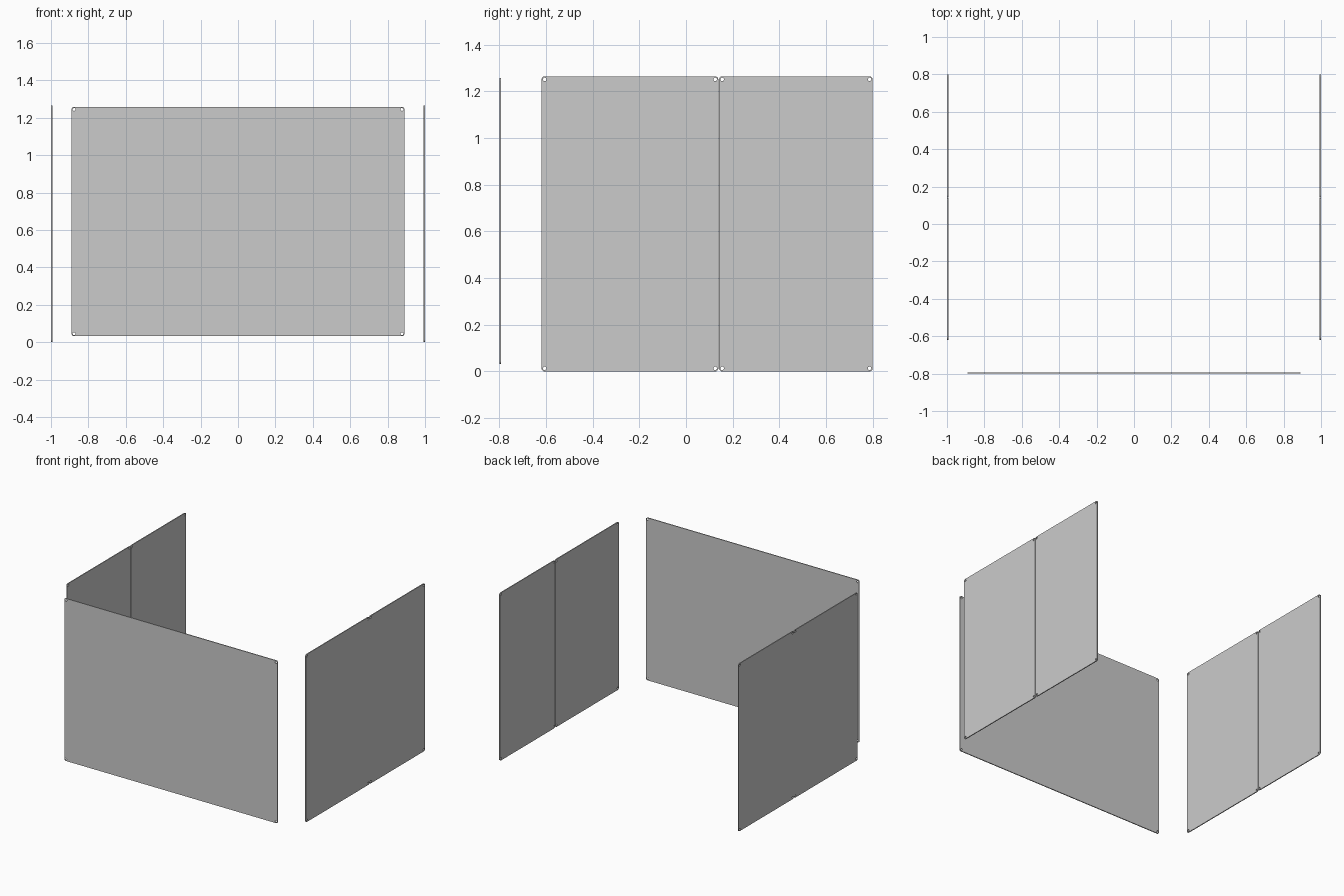
import bpy
from math import sin, cos, pi, radians
from mathutils import Matrix

if "Cube" in bpy.data.objects:
    bpy.data.objects.remove(bpy.data.objects["Cube"])

T = 0.007        # sheet thickness
R = 0.014        # corner radius
HOLE = 0.0075    # fixing hole radius
INSET = 0.0135   # hole centre from the edges


def arc(cx, cy, r, start, end, n):
    return [(cx + r * cos(start + (end - start) * i / n),
             cy + r * sin(start + (end - start) * i / n)) for i in range(n + 1)]


def panel(name, u0, u1, z0, z1, matrix):
    """Rounded sheet in local XY with four corner holes, extruded to thickness."""
    curve = bpy.data.curves.new(name + "_profile", 'CURVE')
    curve.dimensions = '2D'
    curve.fill_mode = 'BOTH'
    curve.extrude = T / 2
    corners = [(u1, z1, -1, -1), (u0, z1, 1, -1), (u0, z0, 1, 1), (u1, z0, -1, 1)]
    outline, loops = [], []
    for i, (u, z, su, sz) in enumerate(corners):
        outline += arc(u + su * R, z + sz * R, R, i * pi / 2, (i + 1) * pi / 2, 8)
        loops.append(arc(u + su * INSET, z + sz * INSET, HOLE, 0, 2 * pi, 24)[:-1])
    for pts in [outline] + loops:
        s = curve.splines.new('POLY')
        s.points.add(len(pts) - 1)
        for p, (a, b) in zip(s.points, pts):
            p.co = (a, b, 0, 1)
        s.use_cyclic_u = True
    helper = bpy.data.objects.new(name + "_helper", curve)
    bpy.context.collection.objects.link(helper)
    bpy.context.view_layer.update()
    deps = bpy.context.evaluated_depsgraph_get()
    mesh = bpy.data.meshes.new_from_object(helper.evaluated_get(deps))
    bpy.data.objects.remove(helper)
    mesh.transform(matrix)
    mesh.name = name
    for f in mesh.polygons:
        f.use_smooth = False
    bpy.context.collection.objects.link(bpy.data.objects.new(name, mesh))


stand = Matrix.Rotation(radians(90), 4, 'X')
side = Matrix.Rotation(radians(90), 4, 'Z') @ stand

# wide front sheet
panel("front_panel", -0.89, 0.89, 0.032, 1.258,
      Matrix.Translation((0, -0.80 + T / 2, 0)) @ stand)

# two sheets on each side, meeting at a narrow seam
for label, sx in (("left", -1), ("right", 1)):
    move = Matrix.Translation((sx * (1 - T / 2), 0, 0))
    panel(label + "_side_front_panel", -0.619, 0.1385, 0, 1.265, move @ side)
    panel(label + "_side_back_panel", 0.1415, 0.80, 0, 1.265, move @ side)
